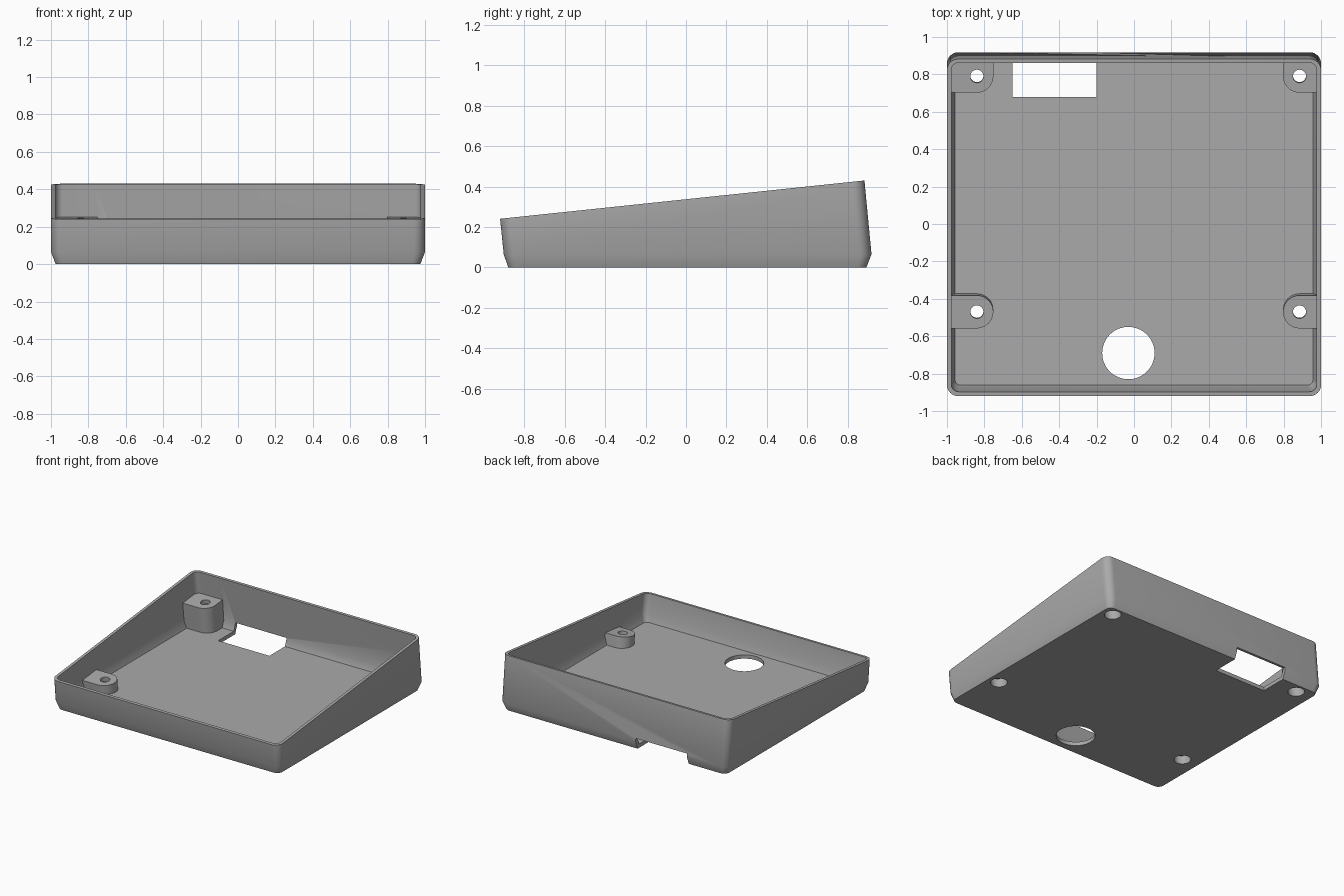
import bpy, bmesh, math
from mathutils import Vector

SLOPE = math.tan(math.radians(6))   # tilt of the open top

if "Cube" in bpy.data.objects:
    bpy.data.objects.remove(bpy.data.objects["Cube"])

grey = bpy.data.materials.new("plain grey")
grey.use_nodes = True
colour = (0.4, 0.4, 0.4, 1)
grey.diffuse_color = colour
grey.node_tree.nodes["Principled BSDF"].inputs["Base Color"].default_value = colour


def loft(name, rings):
    """Closed solid through rings that share a point count."""
    bm = bmesh.new()
    loops = [[bm.verts.new(p) for p in ring] for ring in rings]
    n = len(loops[0])
    for a, b in zip(loops, loops[1:]):
        for i in range(n):
            j = (i + 1) % n
            bm.faces.new((a[i], a[j], b[j], b[i]))
    bm.faces.new(loops[0])
    bm.faces.new(loops[-1])
    bmesh.ops.recalc_face_normals(bm, faces=bm.faces)
    mesh = bpy.data.meshes.new(name)
    bm.to_mesh(mesh)
    bm.free()
    mesh.materials.append(grey)
    obj = bpy.data.objects.new(name, mesh)
    bpy.context.collection.objects.link(obj)
    return obj


def rounded(x, front, back, r, z, slope=0.0):
    """Rounded rectangle ring; z is the height at y = 0."""
    pts = []
    corners = ((x, back), (-x, back), (-x, front), (x, front))
    for k, (cx, cy) in enumerate(corners):
        cx -= math.copysign(r, cx)
        cy -= math.copysign(r, cy)
        for i in range(9):
            a = math.pi / 2 * (k + i / 8)
            y = cy + r * math.sin(a)
            pts.append((cx + r * math.cos(a), y, z + slope * y))
    return pts


def cut(target, tool):
    """Subtract the tool from the target and remove the tool."""
    mod = target.modifiers.new("cut", 'BOOLEAN')
    mod.operation = 'DIFFERENCE'
    mod.solver = 'EXACT'
    mod.object = tool
    bpy.context.view_layer.objects.active = target
    bpy.ops.object.modifier_apply(modifier=mod.name)
    bpy.data.objects.remove(tool)


def boss_top(y):
    return 0.159 + SLOPE * y


def column(name, outline, cx, cy, drop, low):
    """Prism square to the tilted top, ending drop below the boss top."""
    top, bottom = [], []
    for u, v in outline:
        x, y = cx + u, cy + v
        z = boss_top(y) - drop
        top.append((x, y + SLOPE * drop, z))
        bottom.append((x, y + SLOPE * (drop + z - low), low))
    return loft(name, [bottom, top])


def arc(r, start, end, steps):
    return [(r * math.cos(math.radians(start + (end - start) * i / steps)),
             r * math.sin(math.radians(start + (end - start) * i / steps)))
            for i in range(steps + 1)]


def circle(r):
    return arc(r, 0, 360, 40)[:-1]


# Tray body and its hollow
tray = loft("enclosure_tray", [
    rounded(0.975, -0.88, 0.893, 0.045, 0),
    rounded(1.0, -0.902, 0.918, 0.06, 0.065),
    rounded(1.0, -0.92, 0.883, 0.06, 0.337, SLOPE)])
hollow = loft("hollow", [
    rounded(0.957, -0.862, 0.875, 0.03, 0.03),
    rounded(0.977, -0.88, 0.896, 0.04, 0.085),
    rounded(0.977, -0.897, 0.862, 0.04, 0.337, SLOPE),
    rounded(0.977, -0.908, 0.851, 0.04, 0.437, SLOPE)])

# Screw bosses: rounded tabs at the side walls, square against the back wall
bosses = [(side, x, y) for side, x in ((-1, -0.84), (1, 0.885)) for y in (-0.47, 0.79)]
for side, x, y in bosses:
    r = 0.088
    if y > 0:
        outline = [(-0.3, -r)] + arc(r, -90, 0, 10) + [(r, 0.2), (-0.3, 0.2)]
    else:
        outline = [(-0.3, -r)] + arc(r, -90, 90, 20) + [(-0.3, r)]
    outline = [(-side * u, v) for u, v in outline]
    cut(hollow, column("boss", outline, x, y, 0, -0.05))
cut(tray, hollow)

# Screw holes with wide recesses from below
for side, x, y in bosses:
    cut(tray, column("screw_hole", circle(0.035), x, y, -0.04, -0.05))
    cut(tray, column("screw_recess", circle(0.06), x, y, 0.035, -0.05))

# Round cable opening in the floor
cut(tray, loft("round_opening", [
    [(u - 0.03, v - 0.69, z) for u, v in arc(0.14, 0, 360, 64)[:-1]]
    for z in (-0.1, 0.06)]))

# Rectangular port through the floor and the foot of the back wall
cut(tray, loft("port", [
    [(-0.65, 0.68, z), (-0.2, 0.68, z), (-0.2, 1.1, z), (-0.65, 1.1, z)]
    for z in (-0.1, 0.09)]))

# Smooth rounded walls, crisp edges
bpy.ops.object.select_all(action='DESELECT')
tray.select_set(True)
bpy.context.view_layer.objects.active = tray
bpy.ops.object.shade_smooth_by_angle(angle=math.radians(30))
